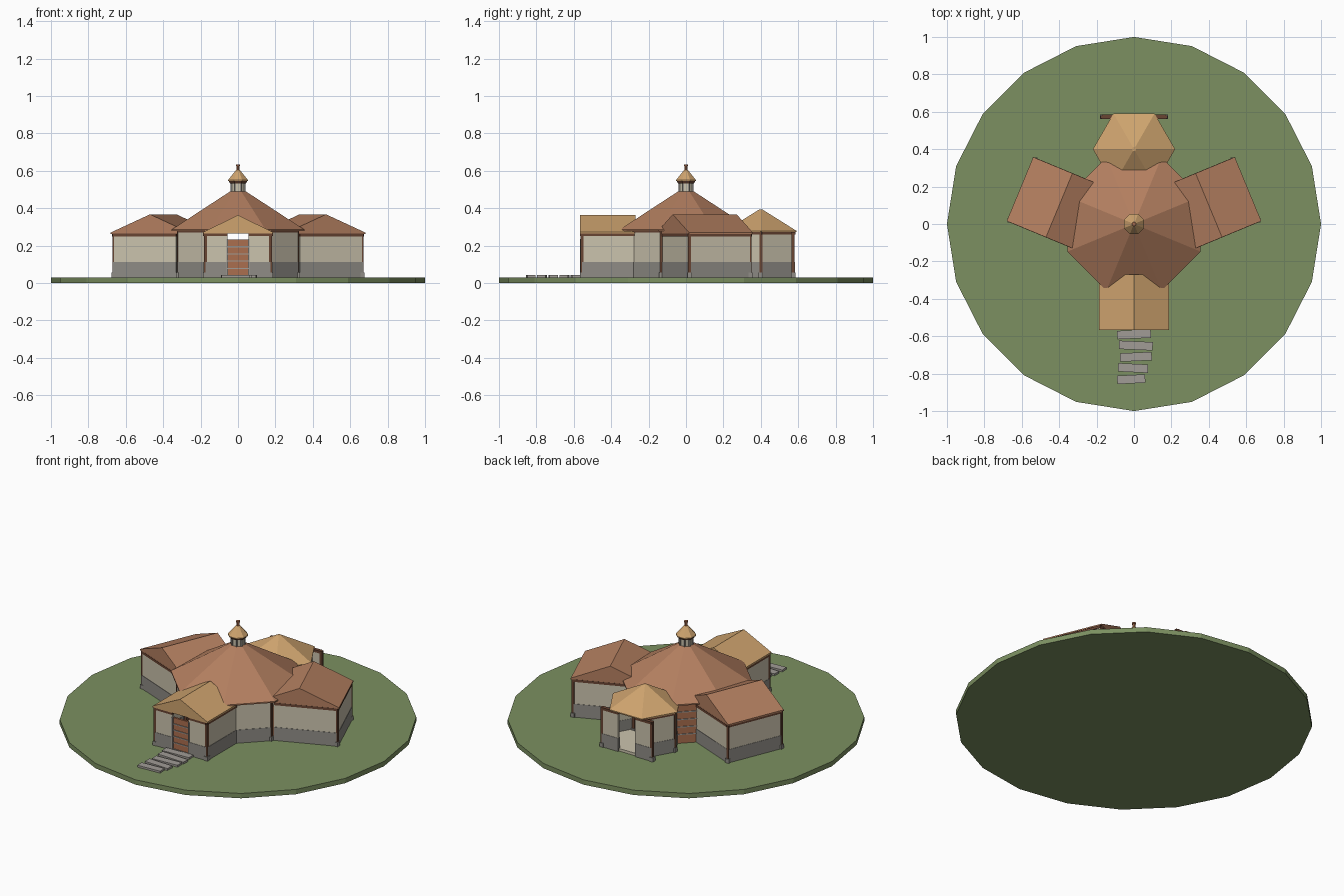
import bpy, bmesh, math
from mathutils import Matrix, Vector

cube = bpy.data.objects.get("Cube")
if cube:
    bpy.data.objects.remove(cube, do_unlink=True)


def material(name, rgb):
    col = [(c / 255) ** 2.2 for c in rgb] + [1]
    m = bpy.data.materials.new(name)
    m.use_nodes = True
    m.diffuse_color = col
    m.node_tree.nodes["Principled BSDF"].inputs["Base Color"].default_value = col
    return m


GRASS = material("grass", (123, 143, 97))
CLAY = material("clay_roof", (178, 126, 96))
TAN = material("tan_roof", (205, 162, 110))
PLASTER = material("plaster", (202, 194, 172))
STONE = material("grey_stone", (142, 139, 133))
SLAB = material("path_stone", (160, 155, 149))
WOOD = material("dark_wood", (104, 70, 54))
DOOR = material("door_wood", (170, 110, 80))


def add(name, bm, mat, under=None):
    """Finish a part; faces looking down may take a second material."""
    bmesh.ops.recalc_face_normals(bm, faces=bm.faces[:])
    me = bpy.data.meshes.new(name)
    me.materials.append(mat)
    if under:
        me.materials.append(under)
        for f in bm.faces:
            f.material_index = int(f.normal.z < -0.5)
    bm.to_mesh(me)
    bm.free()
    ob = bpy.data.objects.new(name, me)
    bpy.context.collection.objects.link(ob)
    return ob


def loft(name, profile, n, mat, centre=(0, 0), phase=0.0, under=None):
    """Stack n-sided rings (radius, z); a zero radius closes to a point."""
    bm = bmesh.new()
    rings = []
    for r, z in profile:
        rings.append([bm.verts.new((centre[0] + r * math.cos(phase + math.tau * i / n),
                                    centre[1] + r * math.sin(phase + math.tau * i / n), z))
                      for i in range(n)])
    for lo, hi in zip(rings, rings[1:]):
        for i in range(n):
            j = (i + 1) % n
            bm.faces.new((lo[i], lo[j], hi[j], hi[i]))
    bm.faces.new(rings[0])
    bm.faces.new(rings[-1])
    bmesh.ops.remove_doubles(bm, verts=bm.verts[:], dist=1e-4)
    return add(name, bm, mat, under)


def beam(bm, a, b, z0, z1, t):
    """Upright slab of thickness t running from a to b."""
    a, b = Vector(a), Vector(b)
    d, mid = b - a, (a + b) / 2
    m = (Matrix.Translation((mid.x, mid.y, (z0 + z1) / 2))
         @ Matrix.Rotation(math.atan2(d.y, d.x), 4, "Z")
         @ Matrix.Diagonal((d.length, t, z1 - z0, 1)))
    bmesh.ops.create_cube(bm, size=1, matrix=m)


def wall_run(name, segments, posts, top):
    """Plaster walls on a stone base, with posts, footings and a top plate."""
    parts = {k: bmesh.new() for k in ("base", "wall", "plate", "posts", "footings")}
    for a, b in segments:
        beam(parts["base"], a, b, 0.03, 0.112, 0.018)
        beam(parts["wall"], a, b, 0.112, top - 0.015, 0.014)
        beam(parts["plate"], a, b, top - 0.015, top, 0.022)
    for x, y in posts:
        beam(parts["posts"], (x - 0.008, y), (x + 0.008, y), 0.05, top, 0.016)
        beam(parts["footings"], (x - 0.013, y), (x + 0.013, y), 0.03, 0.055, 0.026)
    for part, mat in zip(parts, (STONE, PLASTER, WOOD, WOOD, STONE)):
        add(f"{name}_{part}", parts[part], mat)


def gable_roof(name, half_w, y0, y1, eave, ridge, mat, matrix=Matrix()):
    """Solid gabled roof with its ridge along local y."""
    bm = bmesh.new()
    section = [(-half_w, eave), (half_w, eave), (half_w, eave + 0.008),
               (0, ridge), (-half_w, eave + 0.008)]
    face = bm.faces.new([bm.verts.new((x, y0, z)) for x, z in section])
    ext = bmesh.ops.extrude_face_region(bm, geom=[face], use_keep_orig=True)
    moved = [v for v in ext["geom"] if isinstance(v, bmesh.types.BMVert)]
    bmesh.ops.translate(bm, verts=moved, vec=(0, y1 - y0, 0))
    bm.transform(matrix)
    add(name, bm, mat, WOOD)


def slat_door(name, a, b, z0, z1):
    """Wooden door panel crossed by thin grey slats."""
    panel, slats = bmesh.new(), bmesh.new()
    beam(panel, a, b, z0, z1, 0.012)
    for i in range(1, 5):
        z = z0 + (z1 - z0) * i / 5
        beam(slats, a, b, z - 0.003, z + 0.003, 0.02)
    add(name, panel, DOOR)
    add(name + "_slats", slats, SLAB)


def polar(r, deg, cy=0.0):
    return (r * math.cos(math.radians(deg)), cy + r * math.sin(math.radians(deg)))


OCT = math.pi / 8

# Ground and floors
loft("lawn", [(1, 0), (1, 0.03)], 20, GRASS)
loft("hall_floor", [(0.35, 0.03), (0.35, 0.042)], 8, DOOR, phase=OCT)
loft("pavilion_floor", [(0.2, 0.03), (0.2, 0.046)], 6, PLASTER, centre=(0, 0.4))
floor = bmesh.new()
beam(floor, (0, -0.56), (0, -0.3), 0.03, 0.04, 0.34)
add("entrance_floor", floor, STONE)

# Central hall: front diagonal walls are plastered, rear ones are slatted doors
corners = [polar(0.345, 22.5 + 45 * i) for i in range(8)]
wall_run("hall", [(corners[4], corners[5]), (corners[6], corners[7])], corners, 0.285)
for side, i in (("left", 0), ("right", 2)):
    slat_door(f"hall_rear_door_{side}", corners[i], corners[i + 1], 0.04, 0.27)
loft("hall_roof", [(0.385, 0.277), (0.385, 0.285), (0.045, 0.49)], 8, CLAY, phase=OCT, under=WOOD)

# Roof lantern
loft("lantern_body", [(0.038, 0.485), (0.038, 0.545)], 8, PLASTER, phase=OCT)
bars = bmesh.new()
for i in range(8):
    x, y = polar(0.038, 22.5 + 45 * i)
    beam(bars, (x - 0.004, y), (x + 0.004, y), 0.488, 0.545, 0.008)
add("lantern_posts", bars, STONE)
loft("lantern_plate", [(0.046, 0.533), (0.054, 0.546)], 8, WOOD, phase=OCT)
loft("lantern_roof", [(0.058, 0.545), (0.058, 0.55), (0.01, 0.605)], 8, TAN, phase=OCT, under=WOOD)
loft("finial", [(0.01, 0.598), (0.01, 0.625), (0.012, 0.625), (0.012, 0.633)], 8, DOOR, phase=OCT)

# Side wings, turned away from the front
for side, s in (("left", 1), ("right", -1)):
    turn = math.radians(22.5) * s
    place = Matrix.Translation((0.4 * s, 0.1, 0)) @ Matrix.Rotation(turn, 4, "Z")
    gable_roof(f"wing_roof_{side}", 0.227, -0.185, 0.185, 0.262, 0.367, CLAY, place)
    pts = [(place @ Vector((x * s, y, 0))).to_2d()
           for x, y in ((-0.15, -0.175), (0.213, -0.175), (0.213, 0.175), (-0.15, 0.175))]
    wall_run(f"wing_{side}", list(zip(pts, pts[1:])), pts[1:3], 0.264)

# Front entrance block with an open strip above the door
gable_roof("entrance_roof", 0.187, -0.567, -0.27, 0.264, 0.363, TAN)
segs, posts = [], []
for s in (-1, 1):
    segs += [((0.175 * s, -0.555), (0.055 * s, -0.555)), ((0.175 * s, -0.555), (0.175 * s, -0.27))]
    posts += [(0.175 * s, -0.555)]
wall_run("entrance", segs, posts, 0.266)
slat_door("front_door", (-0.055, -0.55), (0.055, -0.55), 0.04, 0.232)
jambs = bmesh.new()
for s in (-1, 1):
    beam(jambs, (0.053 * s, -0.555), (0.061 * s, -0.555), 0.04, 0.235, 0.024)
add("door_jambs", jambs, SLAB)

# Rear pavilion: six-sided, with a wide open-centred back wall
hexa = [polar(0.2, 60 * i, 0.4) for i in range(6)]
back_y = hexa[1][1]
segs = [(hexa[i], hexa[(i + 1) % 6]) for i in (0, 2)]
for s, i, j in ((1, 0, 5), (-1, 3, 4)):
    segs.append((hexa[i], Vector(hexa[i]).lerp(Vector(hexa[j]), 0.5)))
    segs.append(((0.17 * s, back_y), (0.058 * s, back_y)))
posts = [hexa[0], hexa[3], (-0.17, back_y), (0.17, back_y)]
wall_run("pavilion", segs, posts, 0.274)
loft("pavilion_roof", [(0.22, 0.272), (0.22, 0.279), (0.012, 0.392)], 6, TAN, centre=(0, 0.4), under=WOOD)

# Stepping stones leading to the door
path = bmesh.new()
for i, (x, w) in enumerate(((0, 0.18), (0.01, 0.18), (0.01, 0.17), (-0.005, 0.16), (-0.015, 0.15))):
    y, tilt = -0.59 - 0.06 * i, 0.004 * (-1) ** i
    beam(path, (x - w / 2, y - tilt), (x + w / 2, y + tilt), 0.028, 0.042, 0.045)
add("stepping_stones", path, SLAB)
